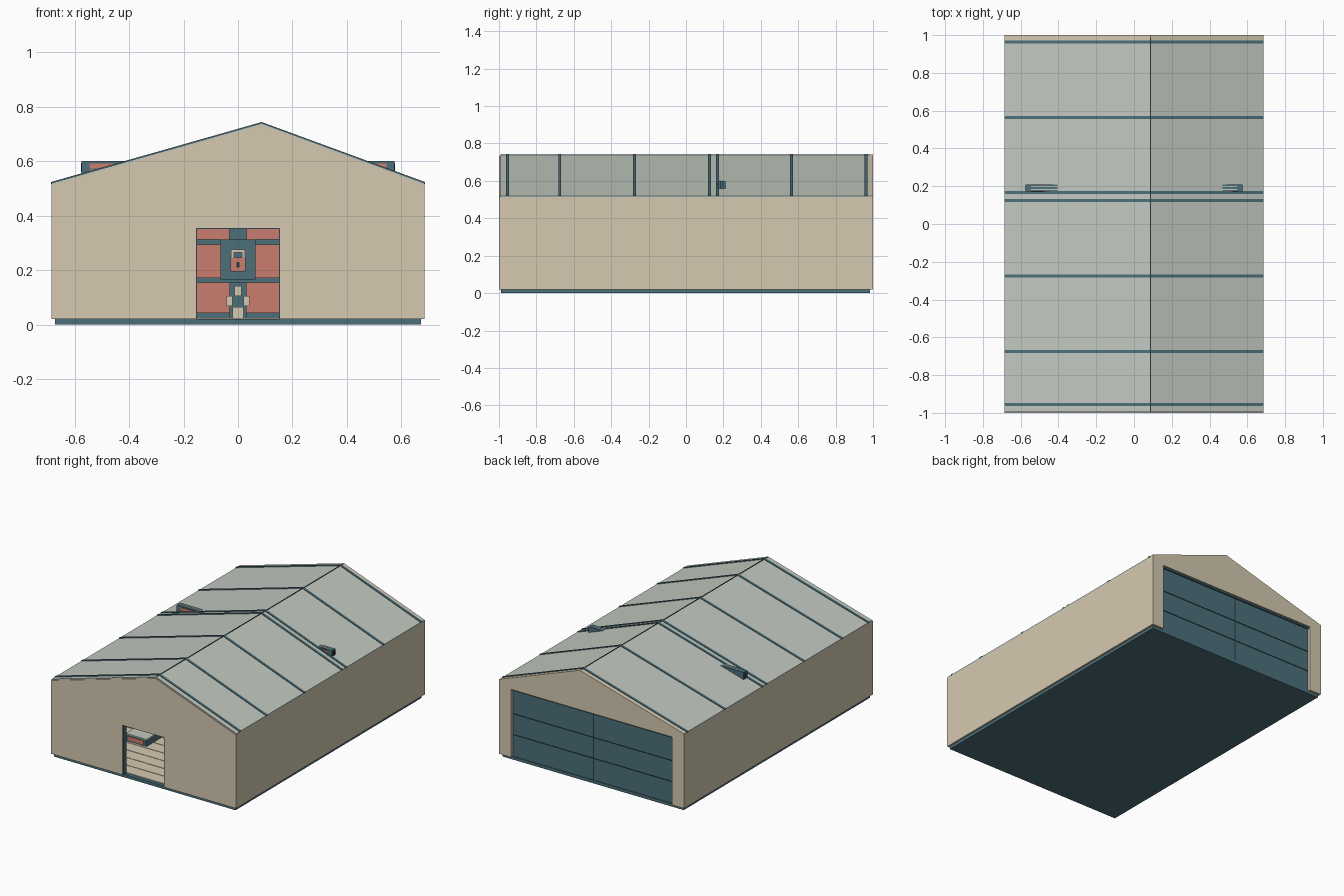
import bpy
import bmesh
from mathutils import Vector

cube = bpy.data.objects.get("Cube")
if cube:
    bpy.data.objects.remove(cube, do_unlink=True)


def material(name, rgb):
    """Flat material from an 8-bit display colour."""
    lin = [((c / 255 + 0.055) / 1.055) ** 2.4 for c in rgb] + [1]
    m = bpy.data.materials.new(name)
    m.use_nodes = True
    m.diffuse_color = lin
    m.node_tree.nodes["Principled BSDF"].inputs["Base Color"].default_value = lin
    return m


TAN = material("tan wall", (213, 201, 176))
ROOF = material("pale grey green roof", (194, 201, 192))
TEAL = material("teal metal", (76, 112, 122))
RED = material("faded red", (202, 125, 111))
DARK = material("dark seam", (38, 54, 60))


def finish(bm, name, mat):
    bmesh.ops.recalc_face_normals(bm, faces=bm.faces)
    mesh = bpy.data.meshes.new(name)
    bm.to_mesh(mesh)
    bm.free()
    mesh.materials.append(mat)
    ob = bpy.data.objects.new(name, mesh)
    bpy.context.scene.collection.objects.link(ob)
    return ob


def box(name, x, y, z, mat):
    """Box from (low, high) pairs."""
    bm = bmesh.new()
    bmesh.ops.create_cube(bm, size=1)
    for v in bm.verts:
        v.co = Vector([lo + (hi - lo) * (c + 0.5)
                       for c, (lo, hi) in zip(v.co, (x, y, z))])
    return finish(bm, name, mat)


def extrude(name, outline, y, mat):
    """Outline in x and z, extruded between two y values."""
    bm = bmesh.new()
    face = bm.faces.new([bm.verts.new((px, y[0], pz)) for px, pz in outline])
    made = bmesh.ops.extrude_face_region(bm, geom=[face])["geom"]
    moved = [g for g in made if isinstance(g, bmesh.types.BMVert)]
    bmesh.ops.translate(bm, verts=moved, vec=(0, y[1] - y[0], 0))
    return finish(bm, name, mat)


HALF, RIDGE, EAVE, PEAK, FLOOR = 0.685, 0.087, 0.52, 0.74, 0.02


def roof_line(raise_by, half=HALF):
    return [(-half, EAVE + raise_by), (RIDGE, PEAK + raise_by), (half, EAVE + raise_by)]


def chevron(low, high, half=HALF):
    return roof_line(high, half) + roof_line(low, half)[::-1]


def gable_wall(name, half_door, door_top, drop, y):
    """Gable end with a doorway that reaches the floor."""
    doorway = [(half_door, FLOOR), (half_door, door_top),
               (-half_door, door_top), (-half_door, FLOOR)]
    outline = [(-HALF, FLOOR)] + roof_line(drop) + [(HALF, FLOOR)] + doorway
    extrude(name, outline, y, TAN)


# Floor slab and boards
box("floor_slab", (-0.673, 0.673), (-0.988, 0.985), (0, FLOOR), TEAL)
for i in range(21):
    start = -0.965 + i * 0.09
    box("floor_board", (-0.67, 0.67), (start, start + 0.086), (FLOOR, 0.024), TAN)

# Walls
DOOR, DOOR_TOP = 0.155, 0.355
gable_wall("front_wall", DOOR, DOOR_TOP, -0.008, (-1, -0.97))
gable_wall("back_wall", 0.597, 0.475, 0, (0.975, 1))
for side in (-1, 1):
    x = sorted((side * HALF, side * 0.67))
    box("side_wall", x, (-0.97, 0.975), (FLOOR, EAVE - 0.008), TAN)

# Roof with raised battens and a ridge seam
extrude("roof", chevron(-0.012, 0), (-0.995, 0.985), ROOF)
for y in (-0.955, -0.675, -0.275, 0.125, 0.168, 0.565, 0.963):
    extrude("roof_batten", chevron(-0.004, 0.004, HALF + 0.001), (y - 0.008, y + 0.008), TEAL)
box("ridge_seam", (RIDGE - 0.003, RIDGE + 0.003), (-0.99, 0.985), (PEAK - 0.006, PEAK + 0.001), DARK)

# Front doorway lining
for side in (-1, 1):
    x = sorted((side * DOOR, side * (DOOR - 0.004)))
    box("front_jamb", x, (-0.998, -0.968), (FLOOR, DOOR_TOP), TEAL)
box("front_header", (-DOOR, DOOR), (-0.998, -0.968), (DOOR_TOP - 0.004, DOOR_TOP), TEAL)

# Large back door: teal outside, red panels inside, dark seams
box("back_door", (-0.6, 0.6), (0.965, 0.98), (FLOOR, 0.478), TEAL)
box("back_door_header", (-0.597, 0.597), (0.98, 0.992), (0.465, 0.475), TEAL)
box("back_door_middle_seam", (-0.004, 0.004), (0.979, 0.982), (FLOOR, 0.466), DARK)
for z in (0.165, 0.305):
    box("back_door_seam", (-0.597, 0.597), (0.979, 0.982), (z - 0.003, z + 0.003), DARK)
for side in (-1, 1):
    x = sorted((side * 0.032, side * 0.585))
    for z in ((0.042, 0.155), (0.172, 0.294), (0.312, 0.455)):
        box("inner_door_panel", x, (0.958, 0.966), z, RED)

# Lock plate on the inside of the back door
box("lock_plate", (-0.065, 0.065), (0.945, 0.958), (0.165, 0.312), TEAL)
box("lock_body", (-0.027, 0.027), (0.938, 0.946), (0.195, 0.246), RED)
box("lock_keyhole", (-0.005, 0.005), (0.936, 0.939), (0.21, 0.23), DARK)
shackle = [(-0.026, 0.246), (-0.026, 0.275), (0.026, 0.275), (0.026, 0.246),
           (0.014, 0.246), (0.014, 0.264), (-0.014, 0.264), (-0.014, 0.246)]
extrude("lock_shackle", shackle, (0.938, 0.946), TAN)

# Door stop standing below the lock
box("stop_base", (-0.02, 0.02), (0.9, 0.94), (FLOOR, 0.065), TAN)
box("stop_post", (-0.032, 0.032), (0.942, 0.957), (FLOOR, 0.155), TEAL)
box("stop_pin", (-0.012, 0.012), (0.93, 0.943), (0.105, 0.142), TAN)
for side in (-1, 1):
    x = sorted((side * 0.02, side * 0.042))
    box("stop_arm", x, (0.92, 0.943), (0.068, 0.105), TAN)

# Cross beam whose ends break through the roof
box("cross_beam", (-0.575, 0.575), (0.172, 0.21), (0.52, 0.6), TEAL)
for side in (-1, 1):
    x = sorted((side * 0.35, side * 0.545))
    for z in ((0.553, 0.57), (0.574, 0.592)):
        box("beam_red_strip", x, (0.169, 0.173), z, RED)
    for y in (0.181, 0.196):
        box("beam_top_strip", x, (y, y + 0.005), (0.599, 0.601), ROOF)
    x = sorted((side * 0.574, side * 0.577))
    for y in (0.182, 0.196):
        box("beam_end_slot", x, (y, y + 0.005), (0.56, 0.594), DARK)

# Low crate inside by the front door
box("crate", (-0.42, -0.265), (-0.59, -0.4), (0.024, 0.066), TEAL)
box("crate_side", (-0.4, -0.285), (-0.593, -0.589), (0.032, 0.058), RED)
box("crate_lid", (-0.42, -0.265), (-0.59, -0.4), (0.066, 0.072), ROOF)
